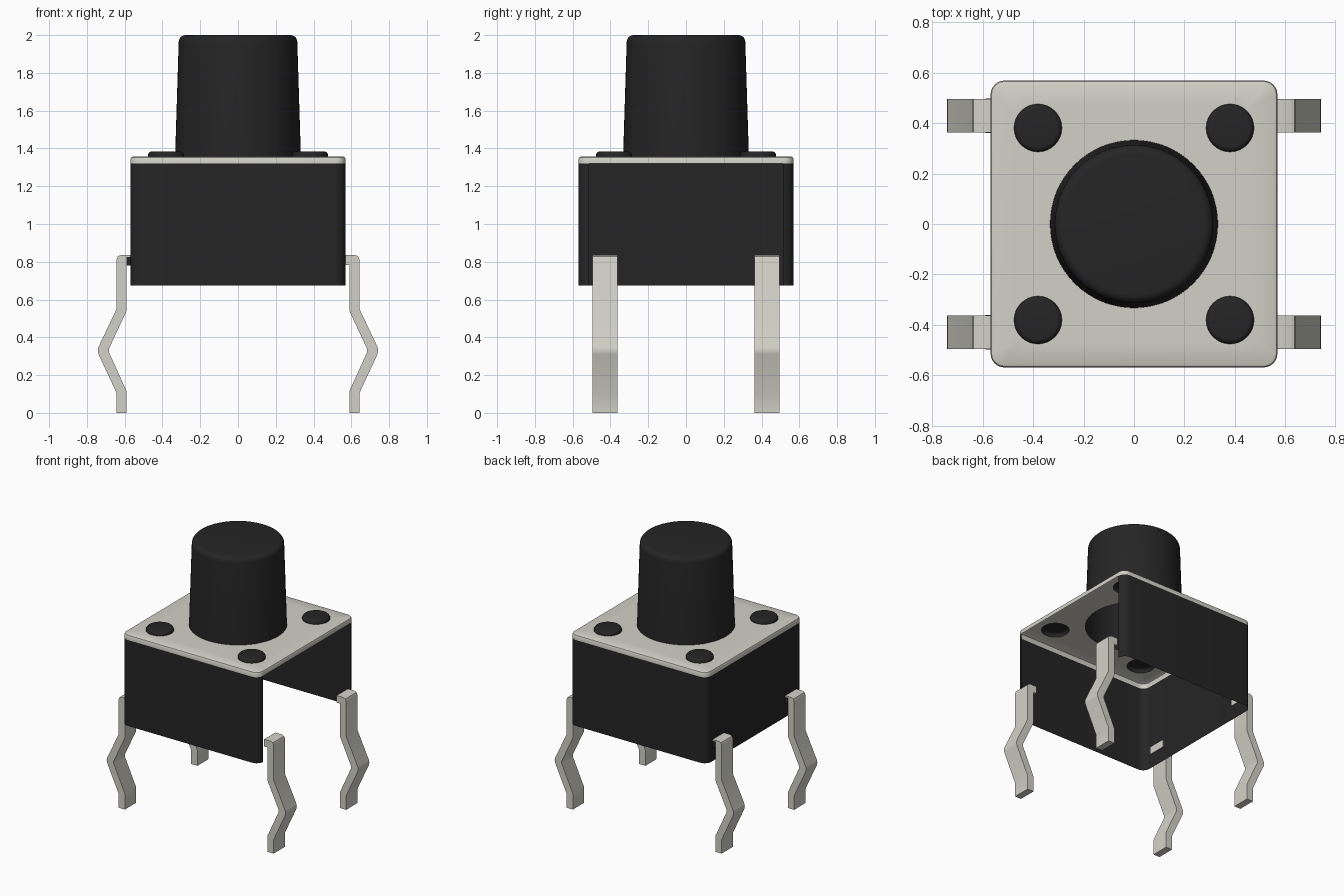
import bpy, bmesh, math

cube = bpy.data.objects.get("Cube")
if cube:
    bpy.data.objects.remove(cube, do_unlink=True)


def material(name, rgb):
    m = bpy.data.materials.new(name)
    m.use_nodes = True
    col = (*rgb, 1.0)
    m.diffuse_color = col
    m.node_tree.nodes["Principled BSDF"].inputs["Base Color"].default_value = col
    return m


BLACK = material("black plastic", (0.0192, 0.0185, 0.0185))
METAL = material("pale metal", (0.645, 0.638, 0.572))


def finish(bm, name, mat, smooth=True):
    me = bpy.data.meshes.new(name)
    bm.to_mesh(me)
    bm.free()
    ob = bpy.data.objects.new(name, me)
    bpy.context.collection.objects.link(ob)
    me.materials.append(mat)
    if smooth:
        bpy.ops.object.select_all(action='DESELECT')
        ob.select_set(True)
        bpy.context.view_layer.objects.active = ob
        bpy.ops.object.shade_smooth_by_angle(angle=math.radians(35))
    return ob


def rounded_square(half, r, z, n=6):
    """Counter-clockwise outline that starts and ends on the +x side."""
    pts = []
    for k in range(4):
        mid = math.radians(45 + 90 * k)
        cx = math.copysign(half - r, math.cos(mid))
        cy = math.copysign(half - r, math.sin(mid))
        for j in range(n + 1):
            a = math.radians(90 * (k + j / n))
            pts.append((cx + r * math.cos(a), cy + r * math.sin(a), z))
    return pts


def circle(cx, cy, r, z, n):
    return [(cx + r * math.cos(2 * math.pi * i / n),
             cy + r * math.sin(2 * math.pi * i / n), z) for i in range(n)]


def skin(bm, rings, closed=True, cap=False):
    """Join rings from bottom to top with quads."""
    vs = [[bm.verts.new(p) for p in ring] for ring in rings]
    n = len(vs[0])
    for lo, hi in zip(vs, vs[1:]):
        for i in range(n if closed else n - 1):
            j = (i + 1) % n
            bm.faces.new((lo[i], lo[j], hi[j], hi[i]))
    if cap:
        bm.faces.new(vs[-1])
    return vs


def dome(name, cx, cy, r0, r1, z0, z1, fillet, n):
    """Hollow tapered cap with a filleted top edge, open below."""
    rings = [circle(cx, cy, r0, z0, n)]
    for j in range(6):
        a = math.radians(90 * j / 5)
        rings.append(circle(cx, cy, r1 - fillet * (1 - math.cos(a)),
                            z1 - fillet * (1 - math.sin(a)), n))
    bm = bmesh.new()
    skin(bm, rings, cap=True)
    return finish(bm, name, BLACK)


HALF, R = 0.569, 0.055
Z_BASE, Z_RIM, Z_TOP = 0.675, 1.319, 1.357
RIVET, RIVET_R, STEM_R = 0.381, 0.095, 0.333
signs = [(sx, sy) for sx in (-1, 1) for sy in (-1, 1)]

# Housing: thin shell, open below and on the +x side
bm = bmesh.new()
skin(bm, [rounded_square(HALF, R, Z_BASE), rounded_square(HALF, R, Z_RIM)], closed=False)
finish(bm, "housing_shell", BLACK)

# Cover plate: skirt with a softened edge, top pierced for stem and rivets
bm = bmesh.new()
rings = skin(bm, [rounded_square(HALF, R, Z_RIM),
                  rounded_square(HALF, R, Z_TOP - 0.012),
                  rounded_square(HALF - 0.004, R - 0.004, Z_TOP - 0.004),
                  rounded_square(HALF - 0.012, R - 0.012, Z_TOP)])
loops = [rings[-1]]
holes = [circle(0, 0, STEM_R, Z_TOP, 64)]
holes += [circle(sx * RIVET, sy * RIVET, RIVET_R, Z_TOP, 32) for sx, sy in signs]
for h in holes:
    loops.append([bm.verts.new(p) for p in h])
edges = []
for lp in loops:
    for a, b in zip(lp, lp[1:] + lp[:1]):
        edges.append(bm.edges.get((a, b)) or bm.edges.new((a, b)))
bmesh.ops.triangle_fill(bm, use_beauty=True, edges=edges, normal=(0, 0, 1))
bm.normal_update()
for f in bm.faces:
    if f.normal.z < -0.9:
        f.normal_flip()
finish(bm, "cover_plate", METAL)

# Push button stem
dome("button_stem", 0, 0, STEM_R, 0.314, Z_TOP, 2.0, 0.036, 64)

# Rivets, collars and leads at the four corners
lead_profile = [(0.643, 0), (0.643, 0.105), (0.739, 0.312), (0.742, 0.33), (0.739, 0.348),
                (0.643, 0.55), (0.643, 0.812), (0.636, 0.829), (0.62, 0.836),
                (0.564, 0.836), (0.564, 0.782), (0.591, 0.782), (0.591, 0.537),
                (0.684, 0.338), (0.684, 0.322), (0.591, 0.118), (0.591, 0)]
for sx, sy in signs:
    tag = ("left" if sx > 0 else "right") + ("_front" if sy < 0 else "_back")
    dome("rivet_" + tag, sx * RIVET, sy * RIVET, RIVET_R, RIVET_R, Z_TOP, 1.384, 0.02, 32)

    # Bent lead: profile extruded sideways
    bm = bmesh.new()
    face = bm.faces.new([bm.verts.new((sx * x, sy * 0.363, z)) for x, z in lead_profile])
    ext = bmesh.ops.extrude_face_region(bm, geom=[face], use_keep_orig=True)
    moved = [g for g in ext["geom"] if isinstance(g, bmesh.types.BMVert)]
    bmesh.ops.translate(bm, verts=moved, vec=(0, sy * 0.133, 0))
    bmesh.ops.recalc_face_normals(bm, faces=bm.faces[:])
    finish(bm, "lead_" + tag, METAL)

    # Short plastic collar where the lead meets the closed wall
    if sx < 0:
        bm = bmesh.new()
        bmesh.ops.create_cube(bm, size=1)
        for v in bm.verts:
            v.co.x = -0.58 + v.co.x * 0.02
            v.co.y = sy * 0.4295 + v.co.y * 0.137
            v.co.z = 0.802 + v.co.z * 0.046
        finish(bm, "collar_" + tag, BLACK, smooth=False)
